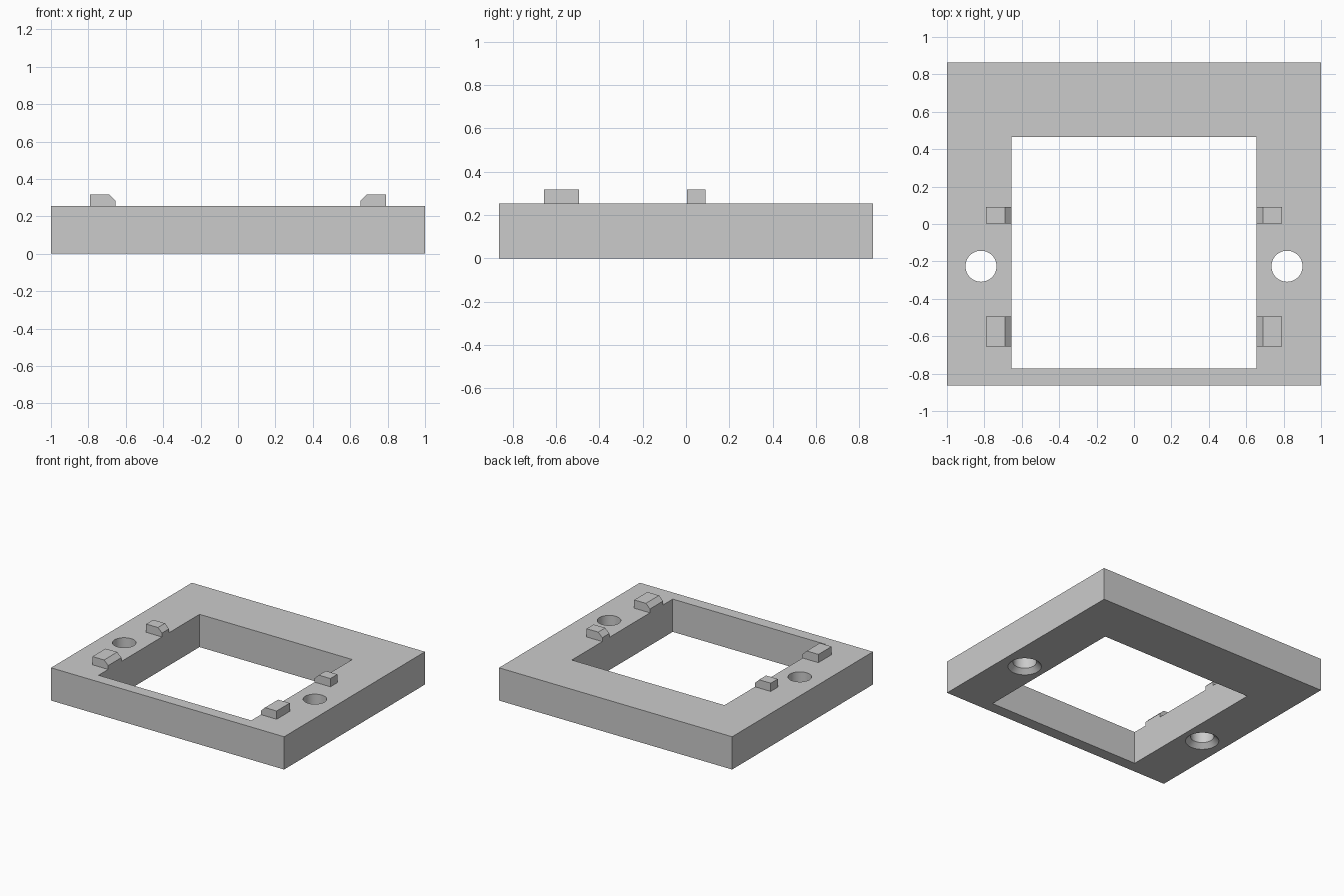
import bpy
import bmesh
from math import cos, sin, tau, radians
from mathutils import Vector

if "Cube" in bpy.data.objects:
    bpy.data.objects.remove(bpy.data.objects["Cube"])

grey = bpy.data.materials.new("light_grey")
grey.use_nodes = True
colour = (0.6, 0.6, 0.6, 1)
grey.diffuse_color = colour
grey.node_tree.nodes["Principled BSDF"].inputs["Base Color"].default_value = colour

HALF_X, HALF_Y, HEIGHT = 1.0, 0.863, 0.254
OPEN_X, OPEN_FRONT, OPEN_BACK = 0.655, -0.773, 0.464


def loft(name, rings):
    """Skin a closed solid through rings that have the same point count."""
    bm = bmesh.new()
    loops = [[bm.verts.new(p) for p in ring] for ring in rings]
    for a, b in zip(loops, loops[1:]):
        for i in range(len(a)):
            j = (i + 1) % len(a)
            bm.faces.new((a[i], a[j], b[j], b[i]))
    bm.faces.new(loops[0])
    bm.faces.new(loops[-1])
    bmesh.ops.recalc_face_normals(bm, faces=bm.faces)
    mesh = bpy.data.meshes.new(name)
    bm.to_mesh(mesh)
    bm.free()
    mesh.materials.append(grey)
    obj = bpy.data.objects.new(name, mesh)
    bpy.context.collection.objects.link(obj)
    return obj


def box(name, x0, x1, y0, y1, z0, z1):
    corners = [(x0, y0), (x1, y0), (x1, y1), (x0, y1)]
    return loft(name, [[(x, y, z) for x, y in corners] for z in (z0, z1)])


def activate(obj):
    bpy.ops.object.select_all(action='DESELECT')
    obj.select_set(True)
    bpy.context.view_layer.objects.active = obj


def cut(obj, cutter):
    cutter.hide_render = True
    mod = obj.modifiers.new("cut", 'BOOLEAN')
    mod.operation = 'DIFFERENCE'
    mod.solver = 'EXACT'
    mod.object = cutter
    activate(obj)
    bpy.ops.object.modifier_apply(modifier=mod.name)
    bpy.data.objects.remove(cutter)


# Rectangular frame with an off-centre opening
frame = box("frame", -HALF_X, HALF_X, -HALF_Y, HALF_Y, 0, HEIGHT)
cut(frame, box("opening_cutter", -OPEN_X, OPEN_X, OPEN_FRONT, OPEN_BACK, -0.1, 0.4))

# Screw holes, countersunk from below
SEGMENTS = 48
hole_profile = [(0.163, -0.045), (0.083, 0.035), (0.083, 0.4)]
for side in (-1, 1):
    centre = Vector((side * 0.818, -0.226, 0))
    rings = [[centre + Vector((r * cos(tau * i / SEGMENTS), r * sin(tau * i / SEGMENTS), z))
              for i in range(SEGMENTS)] for r, z in hole_profile]
    cut(frame, loft("hole_cutter", rings))

activate(frame)
bpy.ops.object.shade_smooth_by_angle(angle=radians(30))

# Chamfered lugs beside the opening, mirrored left and right
lug_profile = [(0.79, HEIGHT), (0.79, 0.318), (0.69, 0.318), (OPEN_X, 0.284), (OPEN_X, HEIGHT)]
for place, y0, y1 in (("front", -0.655, -0.494), ("back", 0.004, 0.09)):
    for label, side in (("left", 1), ("right", -1)):
        loft(f"{place}_{label}_lug",
             [[(side * x, y, z) for x, z in lug_profile] for y in (y0, y1)])
